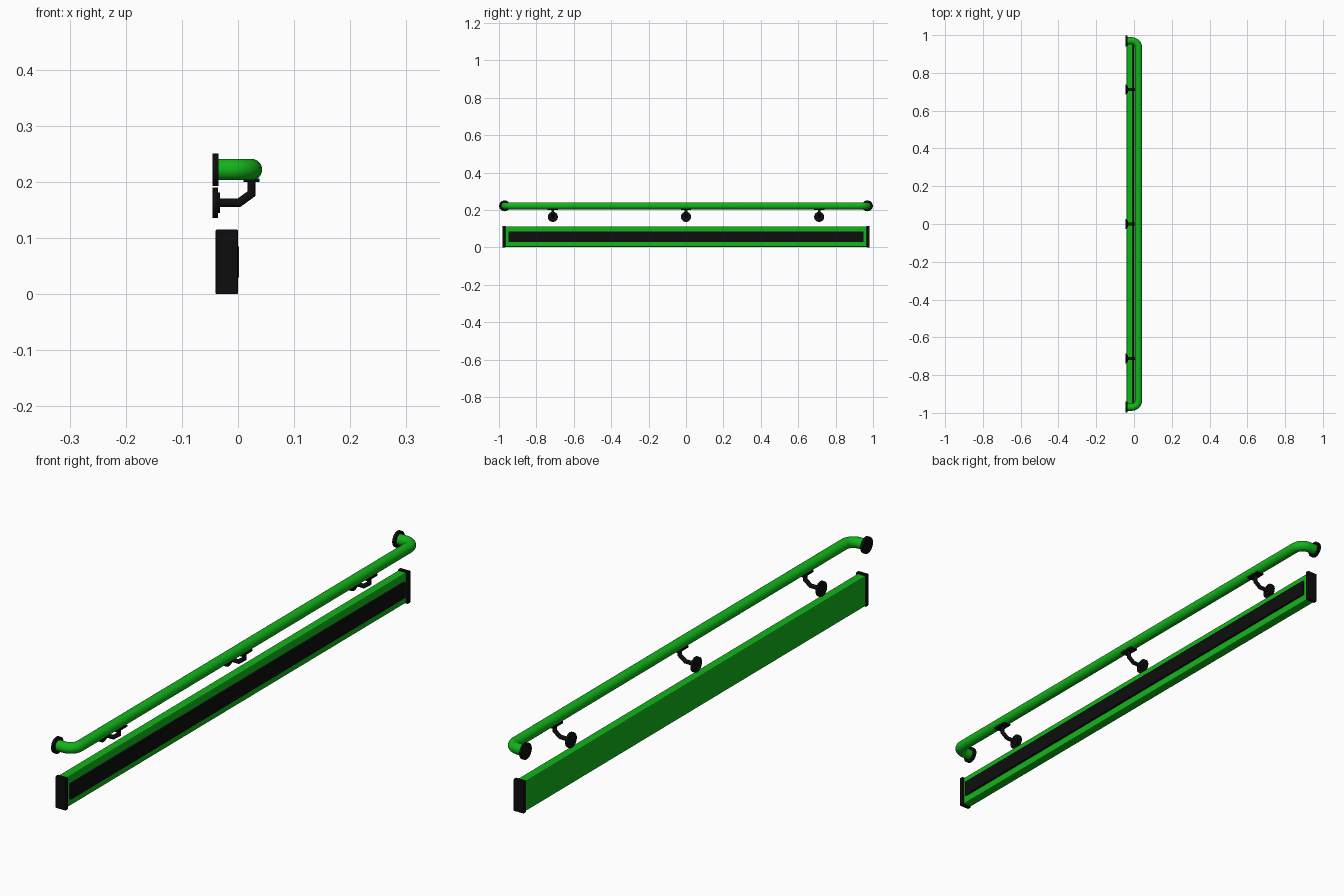
import bpy, bmesh, math
from mathutils import Vector

cube = bpy.data.objects.get("Cube")
if cube:
    bpy.data.objects.remove(cube, do_unlink=True)


def material(name, rgb):
    m = bpy.data.materials.new(name)
    m.use_nodes = True
    m.diffuse_color = (*rgb, 1)
    bsdf = m.node_tree.nodes["Principled BSDF"]
    bsdf.inputs["Base Color"].default_value = (*rgb, 1)
    bsdf.inputs["Roughness"].default_value = 0.5
    return m


green = material("bright green", (0.006, 0.46, 0.01))
black = material("black", (0.004, 0.004, 0.004))


def finish(name, bm, mat, smooth=True):
    bmesh.ops.recalc_face_normals(bm, faces=bm.faces)
    mesh = bpy.data.meshes.new(name)
    bm.to_mesh(mesh)
    bm.free()
    mesh.materials.append(mat)
    ob = bpy.data.objects.new(name, mesh)
    bpy.context.collection.objects.link(ob)
    if smooth:
        bpy.ops.object.select_all(action='DESELECT')
        ob.select_set(True)
        bpy.context.view_layer.objects.active = ob
        bpy.ops.object.shade_smooth_by_angle(angle=math.radians(35))
    return ob


def box(name, lo, hi, mat, bevel=0):
    bm = bmesh.new()
    bmesh.ops.create_cube(bm, size=1)
    lo, hi = Vector(lo), Vector(hi)
    for v in bm.verts:
        v.co = (lo + hi) / 2 + v.co * (hi - lo)
    if bevel:
        bmesh.ops.bevel(bm, geom=bm.edges[:], offset=bevel, segments=2,
                        profile=0.5, affect='EDGES')
    return finish(name, bm, mat, False)


def tube(name, path, radius, mat, sides=24):
    """Sweep a circle along a path lying in one plane, mitred at each point."""
    pts = [Vector(p) for p in path]
    plane = Vector((0, 0, 0))
    for a, b, c in zip(pts, pts[1:], pts[2:]):
        plane += (b - a).cross(c - b)
    plane = plane.normalized() if plane.length > 1e-9 else Vector((0, 0, 1))
    bm = bmesh.new()
    rings = []
    for i, p in enumerate(pts):
        before = (p - pts[max(i - 1, 0)]).normalized()
        after = (pts[min(i + 1, len(pts) - 1)] - p).normalized()
        t = (before + after).normalized()
        stretch = 1 / max(t.dot(after), t.dot(before))
        side = plane.cross(t) * stretch
        angles = [2 * math.pi * k / sides for k in range(sides)]
        rings.append([bm.verts.new(p + radius * (math.cos(a) * side + math.sin(a) * plane))
                      for a in angles])
    for r, s in zip(rings, rings[1:]):
        for k in range(sides):
            j = (k + 1) % sides
            bm.faces.new((r[k], r[j], s[j], s[k]))
    bm.faces.new(rings[0])
    bm.faces.new(rings[-1])
    return finish(name, bm, mat)


def disc(name, x0, x1, y, z, radius):
    return tube(name, [(x0, y, z), (x1, y, z)], radius, black, 32)


# Handrail with ends returning to the wall
WALL, RAIL_X, RAIL_Z, END_Y, BEND = -0.045, 0.024, 0.222, 0.97, 0.036
corner = [(RAIL_X - BEND * (1 - math.cos(a)), END_Y - BEND * (1 - math.sin(a)))
          for a in [math.pi / 2 * k / 6 for k in range(7)]]
half = corner + [(WALL + 0.005, END_Y)]
path = [(x, -y, RAIL_Z) for x, y in reversed(half)] + [(x, y, RAIL_Z) for x, y in half]
tube("handrail", path, 0.019, green)
for side, label in ((-1, "front"), (1, "back")):
    disc(label + "_rail_flange", WALL, WALL + 0.01, side * END_Y, RAIL_Z, 0.029)

# Wall brackets
for y, label in ((-0.712, "front"), (0, "middle"), (0.712, "back")):
    z = 0.163
    disc(label + "_bracket_plate", WALL, WALL + 0.009, y, z, 0.027)
    disc(label + "_bracket_hub", WALL + 0.008, WALL + 0.013, y, z, 0.018)
    arm = [(WALL + 0.01, y, z), (0.002, y, z), (RAIL_X, y, z + 0.016), (RAIL_X, y, 0.205)]
    tube(label + "_bracket_arm", arm, 0.0075, black, 16)
    box(label + "_bracket_saddle", (0.01, y - 0.028, 0.2), (0.038, y + 0.028, 0.206), black)

# Wall guard: extruded body with rounded face edges, insert strip and end caps
body = box("guard_body", (-0.039, -0.968, 0.003), (-0.006, 0.968, 0.112), green)
mod = body.modifiers.new("rounded_edges", 'BEVEL')
mod.width, mod.segments = 0.004, 2
box("guard_insert_strip", (-0.012, -0.95, 0.03), (0.002, 0.95, 0.085), black)
for side, label in ((-1, "front"), (1, "back")):
    ys = sorted((side * 0.966, side * 0.981))
    box(label + "_guard_cap", (-0.04, ys[0], 0), (0, ys[1], 0.115), black, 0.002)
